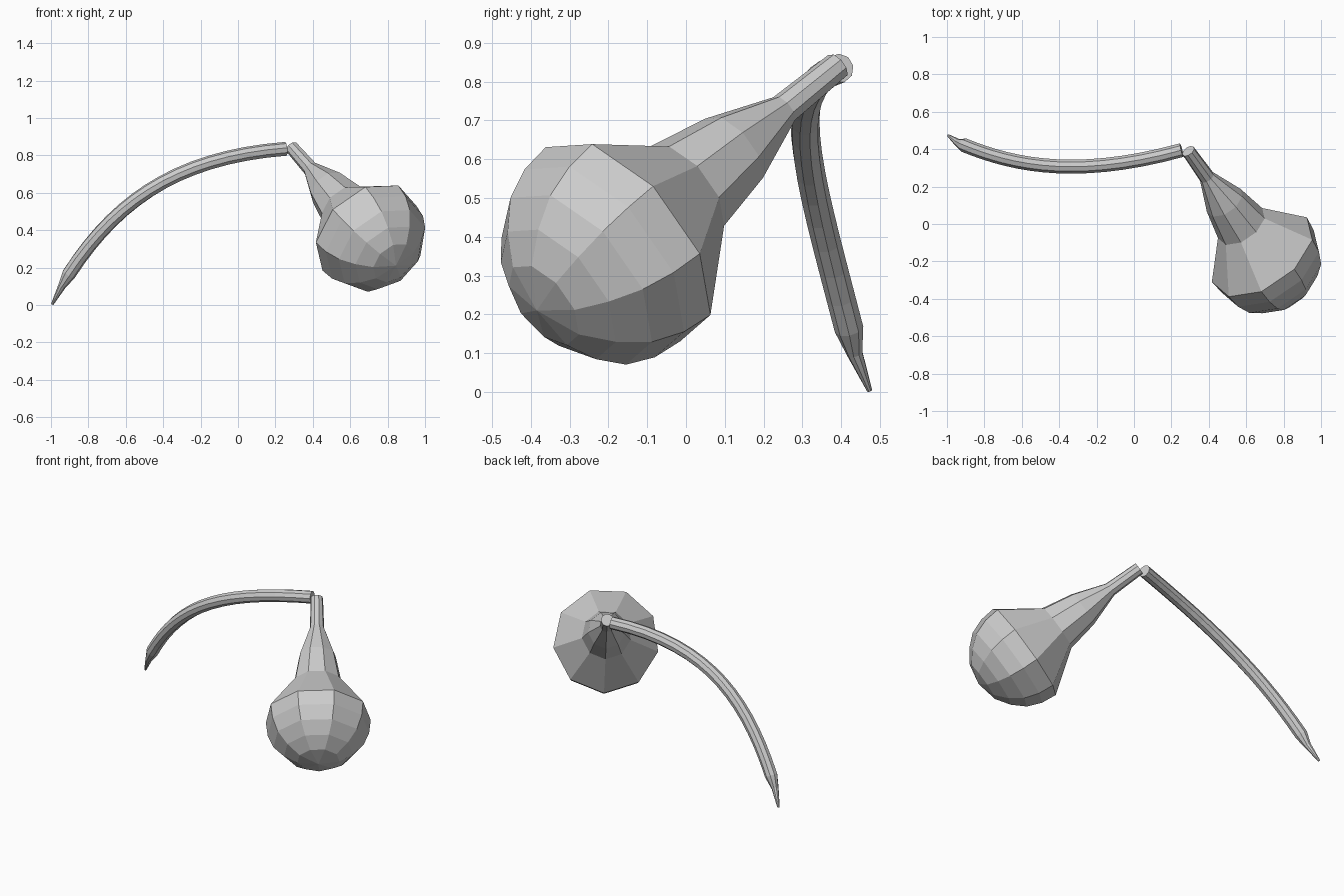
import bpy
import bmesh
from math import cos, sin, radians, tau
from mathutils import Vector
from mathutils.geometry import interpolate_bezier

if "Cube" in bpy.data.objects:
    bpy.data.objects.remove(bpy.data.objects["Cube"], do_unlink=True)

SIDES = 9

grey = bpy.data.materials.new("plain_grey")
grey.use_nodes = True
grey.diffuse_color = (0.6, 0.6, 0.6, 1)
grey.node_tree.nodes["Principled BSDF"].inputs["Base Color"].default_value = (0.6, 0.6, 0.6, 1)


def loft(name, centres, radii, turn):
    """Skin nine-sided rings set square to a path, closing both ends."""
    bm = bmesh.new()
    rings = []
    last = len(centres) - 1
    for i, (c, r) in enumerate(zip(centres, radii)):
        along = (centres[min(i + 1, last)] - centres[max(i - 1, 0)]).normalized()
        side = along.cross(Vector((0, 0, 1))).normalized()
        up = side.cross(along)
        angles = [turn + tau * k / SIDES for k in range(SIDES)]
        rings.append([bm.verts.new(c + r * (cos(a) * up + sin(a) * side)) for a in angles])
    for a, b in zip(rings, rings[1:]):
        for k in range(SIDES):
            n = (k + 1) % SIDES
            bm.faces.new((a[k], a[n], b[n], b[k]))
    bm.faces.new(rings[0])
    bm.faces.new(rings[-1])
    bmesh.ops.remove_doubles(bm, verts=bm.verts, dist=0.0005)
    bmesh.ops.recalc_face_normals(bm, faces=bm.faces)
    mesh = bpy.data.meshes.new(name)
    bm.to_mesh(mesh)
    bm.free()
    mesh.materials.append(grey)
    obj = bpy.data.objects.new(name, mesh)
    bpy.context.collection.objects.link(obj)
    return obj


# Bulb with its tapering neck: (distance along axis, radius)
joint = Vector((0.29, 0.39, 0.84))
axis = Vector((0.486, -0.679, -0.552)).normalized()
profile = [(0, 0.037), (0.205, 0.042), (0.4, 0.11), (0.585, 0.145), (0.815, 0.312),
           (0.905, 0.302), (0.99, 0.268), (1.06, 0.205), (1.115, 0.125), (1.142, 0)]
loft("bulb_and_neck", [joint + axis * d for d, r in profile],
     [r for d, r in profile], radians(22.5))

# Curved stem with a pointed foot
arc = interpolate_bezier(Vector((-0.905, 0.42, 0.165)), Vector((-0.645, 0.315, 0.567)),
                         Vector((-0.31, 0.24, 0.79)), Vector((0.255, 0.395, 0.834)), 16)
foot = [Vector((-0.993, 0.473, 0.004)), Vector((-0.942, 0.435, 0.1))]
loft("stem", foot + arc, [0.007, 0.021] + [0.038] * len(arc), 0)
